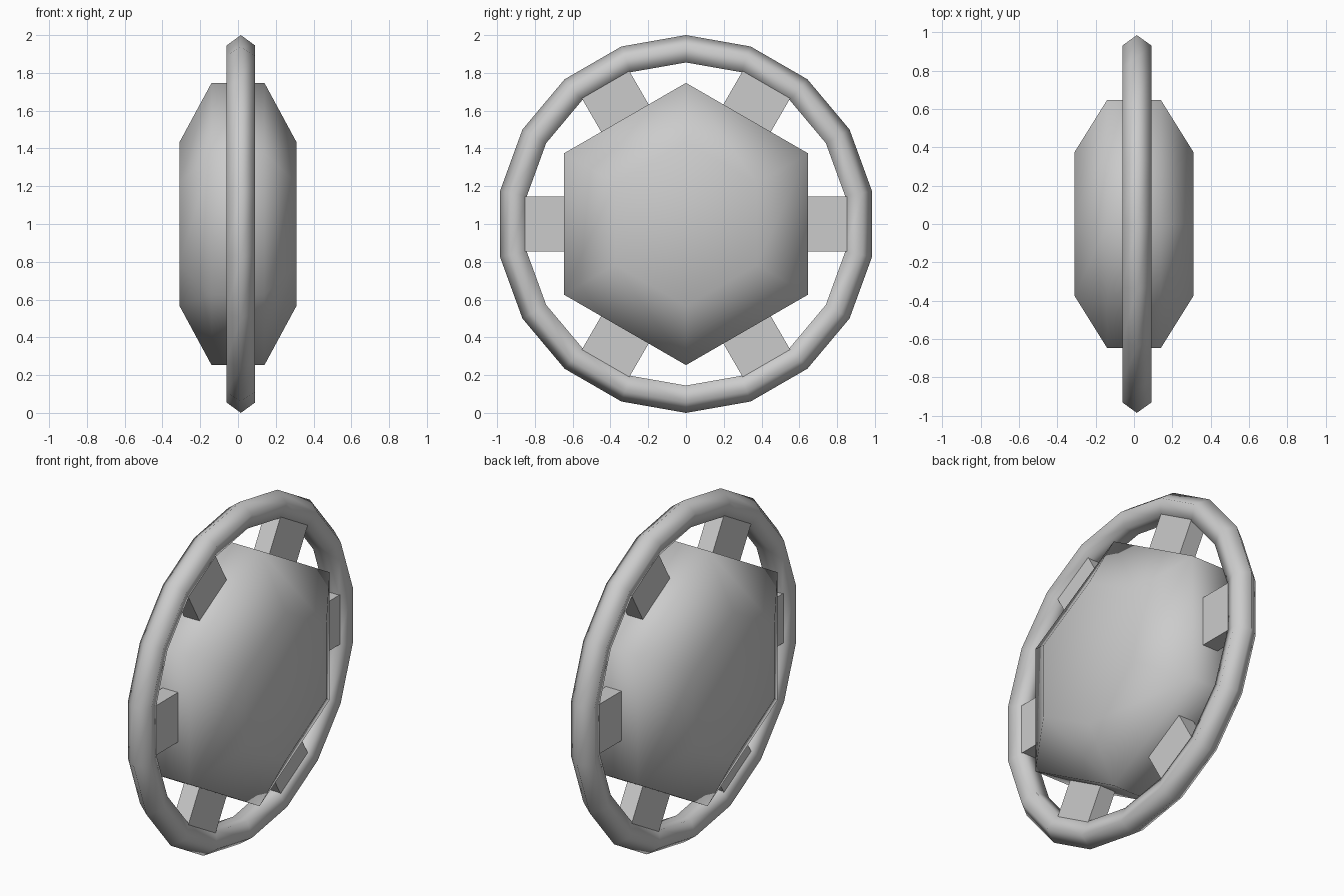
import bpy, bmesh, math
from mathutils import Matrix

if "Cube" in bpy.data.objects:
    bpy.data.objects.remove(bpy.data.objects["Cube"])

CZ = 1.0        # height of the wheel axis
RING_X = 0.015  # the rim sits slightly off the hub centre


def make_object(name, bm, smooth):
    bmesh.ops.recalc_face_normals(bm, faces=bm.faces)
    for f in bm.faces:
        f.smooth = smooth
    mesh = bpy.data.meshes.new(name)
    bm.to_mesh(mesh)
    bm.free()
    ob = bpy.data.objects.new(name, mesh)
    bpy.context.collection.objects.link(ob)
    return ob


def lathe_x(name, profile, sides, closed):
    """Revolve (x, radius) points about the x axis, first vertex pointing up."""
    bm = bmesh.new()
    rings = []
    for x, r in profile:
        angles = [2 * math.pi * i / sides for i in range(sides)]
        rings.append([bm.verts.new((x, r * math.sin(a), r * math.cos(a))) for a in angles])
    pairs = list(zip(rings, rings[1:]))
    if closed:
        pairs.append((rings[-1], rings[0]))
    for a, b in pairs:
        for i in range(sides):
            j = (i + 1) % sides
            bm.faces.new((a[i], a[j], b[j], b[i]))
    if not closed:
        bm.faces.new(rings[0])
        bm.faces.new(rings[-1])
    ob = make_object(name, bm, True)
    ob.location.z = CZ
    return ob


# Outer rim: 18-sided ring with a five-sided section, point outward
section = [(0.08 * math.sin(2 * math.pi * k / 5),
            0.92 + 0.08 * math.cos(2 * math.pi * k / 5)) for k in range(5)]
rim = lathe_x("outer_rim", section, 18, True)
rim.location.x = RING_X

# Hub: chamfered six-sided block
lathe_x("hub", [(-0.31, 0.433), (-0.14, 0.747), (0.14, 0.747), (0.31, 0.433)], 6, False)

# Spokes: three flat bars crossing through the hub
for k in range(3):
    bm = bmesh.new()
    bmesh.ops.create_cube(bm, size=1.0, matrix=Matrix.Diagonal((0.10, 1.80, 0.29, 1)))
    bar = make_object(f"spoke_bar_{k + 1}", bm, False)
    bar.rotation_euler.x = k * math.pi / 3
    bar.location = (RING_X, 0, CZ)
